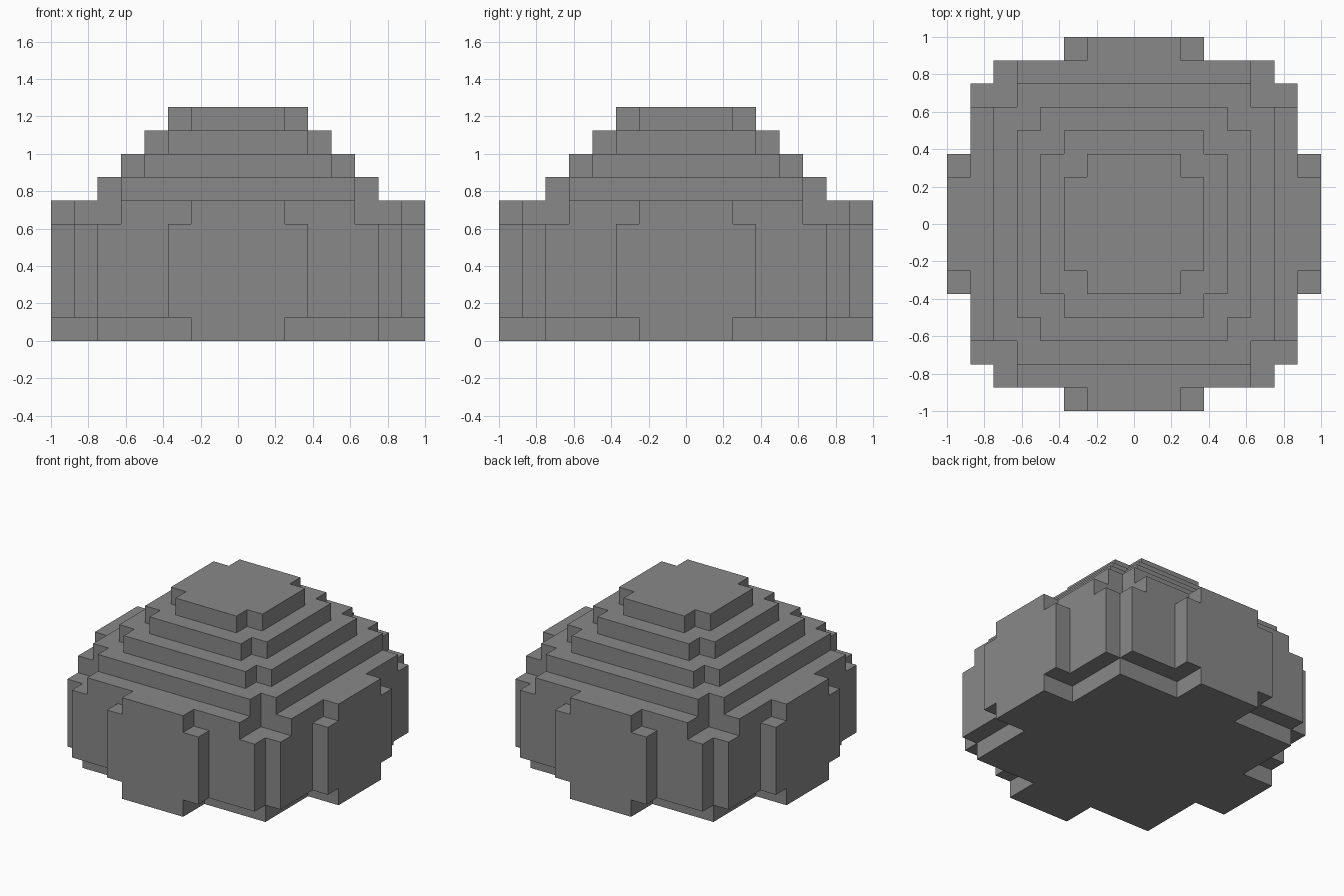
import bpy
import bmesh

cube = bpy.data.objects.get("Cube")
if cube:
    bpy.data.objects.remove(cube, do_unlink=True)

UNIT = 0.125  # size of one block

stone = bpy.data.materials.new("stone_grey")
stone.use_nodes = True
grey = (0.25, 0.25, 0.25, 1.0)
stone.diffuse_color = grey
bsdf = next(n for n in stone.node_tree.nodes if n.type == "BSDF_PRINCIPLED")
bsdf.inputs["Base Color"].default_value = grey
bsdf.inputs["Roughness"].default_value = 0.9


def quarter_turns(corner):
    """Repeat one stepped corner four times to close the outline."""
    outline, pts = [], corner
    for _ in range(4):
        outline += pts
        pts = [(-y, x) for x, y in pts]
    return outline


def layer(name, corner, bottom, top):
    """Extrude a stepped outline between two block heights."""
    bm = bmesh.new()
    verts = [bm.verts.new((x * UNIT, y * UNIT, bottom * UNIT))
             for x, y in quarter_turns(corner)]
    base = bm.faces.new(verts)
    side = bmesh.ops.extrude_face_region(bm, geom=[base], use_keep_orig=True)
    raised = [g for g in side["geom"] if isinstance(g, bmesh.types.BMVert)]
    bmesh.ops.translate(bm, verts=raised, vec=(0, 0, (top - bottom) * UNIT))
    bmesh.ops.recalc_face_normals(bm, faces=bm.faces)
    mesh = bpy.data.meshes.new(name)
    bm.to_mesh(mesh)
    bm.free()
    mesh.materials.append(stone)
    obj = bpy.data.objects.new(name, mesh)
    bpy.context.collection.objects.link(obj)


# Square foot with a short tab on each side
layer("foot", [(8, 2), (6, 2), (6, 6), (2, 6), (2, 8)], 0, 1)

# Tall main body with wide side panels
layer("body", [(8, 3), (7, 3), (7, 6), (6, 6), (6, 7), (3, 7), (3, 8)], 1, 5)

# Shoulder with narrower panels
layer("shoulder", [(8, 2), (7, 2), (7, 5), (5, 5), (5, 7), (2, 7), (2, 8)], 5, 6)

# Stepped dome, each tier one block smaller
for i, n in enumerate((6, 5, 4, 3)):
    layer(f"dome_tier_{i + 1}", [(n, n - 1), (n - 1, n - 1), (n - 1, n)], 6 + i, 7 + i)
